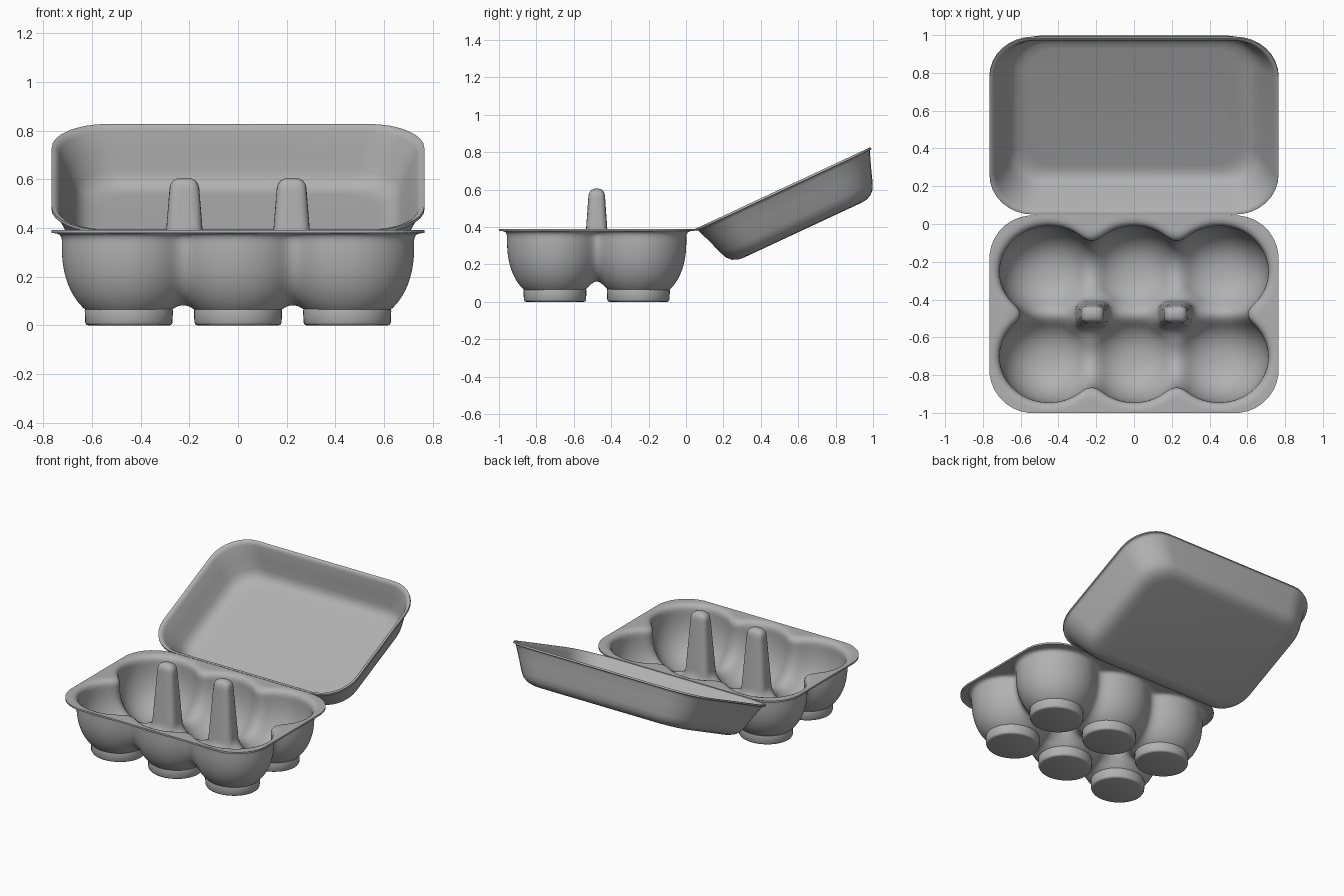
import bpy, bmesh, math
from mathutils import Vector, Matrix

if "Cube" in bpy.data.objects:
    bpy.data.objects.remove(bpy.data.objects["Cube"])

CY = -0.4775            # centre of the tray in y
HX, HY, CR = 0.765, 0.5225, 0.23
RIM = 0.385
THICK = 0.012

pulp = bpy.data.materials.new("grey_pulp")
pulp.diffuse_color = (0.44, 0.44, 0.44, 1)
pulp.use_nodes = True
pulp.node_tree.nodes["Principled BSDF"].inputs["Base Color"].default_value = pulp.diffuse_color


def finish(name, bm, loc=(0, 0, 0), mirror=False, solid=True, angle=40):
    me = bpy.data.meshes.new(name)
    bm.to_mesh(me)
    bm.free()
    me.materials.append(pulp)
    ob = bpy.data.objects.new(name, me)
    ob.location = loc
    bpy.context.collection.objects.link(ob)
    if mirror:
        m = ob.modifiers.new("mirror", 'MIRROR')
        m.use_axis = (True, True, False)
        m.merge_threshold = 0.0005
    if solid:
        s = ob.modifiers.new("thickness", 'SOLIDIFY')
        s.thickness = THICK
        s.offset = 0
    bpy.ops.object.select_all(action='DESELECT')
    ob.select_set(True)
    bpy.context.view_layer.objects.active = ob
    bpy.ops.object.convert(target='MESH')
    bpy.ops.object.shade_smooth_by_angle(angle=math.radians(angle))
    return ob


def smin(a, b, k):
    h = max(k - abs(a - b), 0.0) / k
    return min(a, b) - h * h * k * 0.25


def smax(a, b, k):
    return -smin(-a, -b, k)


# Tray field: negative in the air above the tray
def cup(x, y, z, cx, cy):
    p = 2.3
    r = math.hypot(x - cx, (y - cy) / 0.93) / 0.267
    t = max(0.33 - z, 0.0) / 0.318
    return 0.27 * ((r ** p + t ** p) ** (1 / p) - 1)


def field(v):
    x, y, z = v
    d = cup(x, y, z, 0.45, 0.225)
    for c in ((0, 0.225), (0.45, -0.225), (0, -0.225)):
        d = smin(d, cup(x, y, z, *c), 0.09)
    # open the space around the post below rim height
    d -= (0.13 * min(max((z - 0.1) / 0.2, 0), 1)
          * math.exp(-((x - 0.22) / 0.11) ** 2 - (y / 0.11) ** 2))
    d = smin(d, RIM - z, 0.04)
    # tapered post between four cups
    low = 0.6 - z
    px = (x - 0.22) / max(0.052 + 0.08 * low, 0.03)
    py = y / max(0.036 + 0.07 * low, 0.02)
    post = 0.05 * ((px ** 4 + py ** 4) ** 0.25 - 1)
    post = smax(post, z - 0.6, 0.04)
    return smax(d, -post, 0.04)


# Quarter of the tray, meshed from the field
def build_tray():
    h = 0.015
    org = Vector((-h, -h, -0.03))
    n = (55, 39, 46)
    pos = lambda i: org + Vector(i) * h
    val = {(i, j, k): field(pos((i, j, k)))
           for i in range(n[0]) for j in range(n[1]) for k in range(n[2])}
    corners = [(a, b, c) for a in (0, 1) for b in (0, 1) for c in (0, 1)]
    edges = [(p, q) for p in corners for q in corners
             if p < q and sum(abs(p[a] - q[a]) for a in range(3)) == 1]
    add = lambda p, q: (p[0] + q[0], p[1] + q[1], p[2] + q[2])
    unit = ((1, 0, 0), (0, 1, 0), (0, 0, 1))
    bm = bmesh.new()
    cell = {}
    for c in val:
        if any(c[a] == n[a] - 1 for a in range(3)):
            continue
        if sum(val[add(c, o)] < 0 for o in corners) in (0, 8):
            continue
        pts = []
        for p, q in edges:
            a, b = val[add(c, p)], val[add(c, q)]
            if (a < 0) != (b < 0):
                pts.append(pos(add(c, p)).lerp(pos(add(c, q)), a / (a - b)))
        v = sum(pts, Vector()) / len(pts)
        for _ in range(2):
            f, e = field(v), 0.001
            g = Vector([(field(v + e * Vector(u)) - f) / e for u in unit])
            step = g * (f / max(g.length_squared, 0.05))
            if step.length < h:
                v = v - step
        cell[c] = bm.verts.new(v)
    for p, a in val.items():
        for ax in range(3):
            b = val.get(add(p, unit[ax]))
            if b is None or (a < 0) == (b < 0):
                continue
            ub = tuple(-q for q in unit[(ax + 1) % 3])
            uc = tuple(-q for q in unit[(ax + 2) % 3])
            ids = [p, add(p, ub), add(add(p, ub), uc), add(p, uc)]
            if all(q in cell for q in ids):
                vs = [cell[q] for q in ids]
                bm.faces.new(vs if b < 0 else vs[::-1])

    def cut(co, no):
        bmesh.ops.bisect_plane(bm, geom=bm.verts[:] + bm.edges[:] + bm.faces[:],
                               plane_co=co, plane_no=no, clear_outer=True, dist=1e-5)
    cut((0, 0, 0), (-1, 0, 0))
    cut((0, 0, 0), (0, -1, 0))
    # rounded rim corner
    for s in range(9):
        t = math.radians(90 * s / 8)
        d = Vector((math.cos(t), math.sin(t), 0))
        cut(Vector((HX - CR, HY - CR, 0)) + d * CR, d)
    finish("egg_tray", bm, (0, CY, 0), mirror=True)


build_tray()


# Feet under the cups
def build_foot(x, y):
    bm = bmesh.new()
    prof = [(0.165, 0), (0.174, 0.003), (0.179, 0.012), (0.181, 0.06), (0.178, 0.072)]
    seg = 40
    rings = [[bm.verts.new((r * math.cos(2 * math.pi * i / seg),
                            0.93 * r * math.sin(2 * math.pi * i / seg), z))
              for i in range(seg)] for r, z in prof]
    for a, b in zip(rings, rings[1:]):
        for i in range(seg):
            j = (i + 1) % seg
            bm.faces.new((a[i], a[j], b[j], b[i]))
    bm.faces.new(rings[0][::-1])
    finish("cup_foot", bm, (x, y, 0), solid=False, angle=60)


for fx in (-0.448, 0, 0.448):
    for fy in (-0.223, 0.223):
        build_foot(fx, CY + fy)


# Open lid: stacked rounded rectangles, tilted about the hinge
def build_lid():
    bm = bmesh.new()
    hy = 0.517
    tilt = Matrix.Translation((0, 0.052, RIM)) @ Matrix.Rotation(math.radians(25), 4, 'X')
    rings = []
    for inset, depth in ((0, 0), (0.008, 0.001), (0.015, 0.006), (0.022, 0.02), (0.05, 0.095),
                         (0.076, 0.17), (0.09, 0.2), (0.112, 0.222), (0.14, 0.234), (0.175, 0.237)):
        r = CR - 0.55 * inset
        ring = []
        for q, (sx, sy) in enumerate(((1, 1), (-1, 1), (-1, -1), (1, -1))):
            for s in range(9):
                t = math.radians(90 * q + 90 * s / 8)
                x = sx * (HX - 1.2 * inset - r) + r * math.cos(t)
                y = hy + sy * (hy - inset - r) + r * math.sin(t)
                ring.append(bm.verts.new(tilt @ Vector((x, y, -depth))))
        rings.append(ring)
    for a, b in zip(rings, rings[1:]):
        for i in range(len(a)):
            j = (i + 1) % len(a)
            bm.faces.new((a[i], a[j], b[j], b[i]))
    bm.faces.new(rings[-1])
    bmesh.ops.recalc_face_normals(bm, faces=bm.faces[:])
    finish("lid", bm)


build_lid()

# Hinge strip joining tray and lid
bm = bmesh.new()
bmesh.ops.create_cube(bm, size=1, matrix=Matrix.Translation((0, 0.053, RIM))
                      @ Matrix.Diagonal((1.04, 0.026, 0.007, 1)))
finish("hinge", bm, solid=False)
